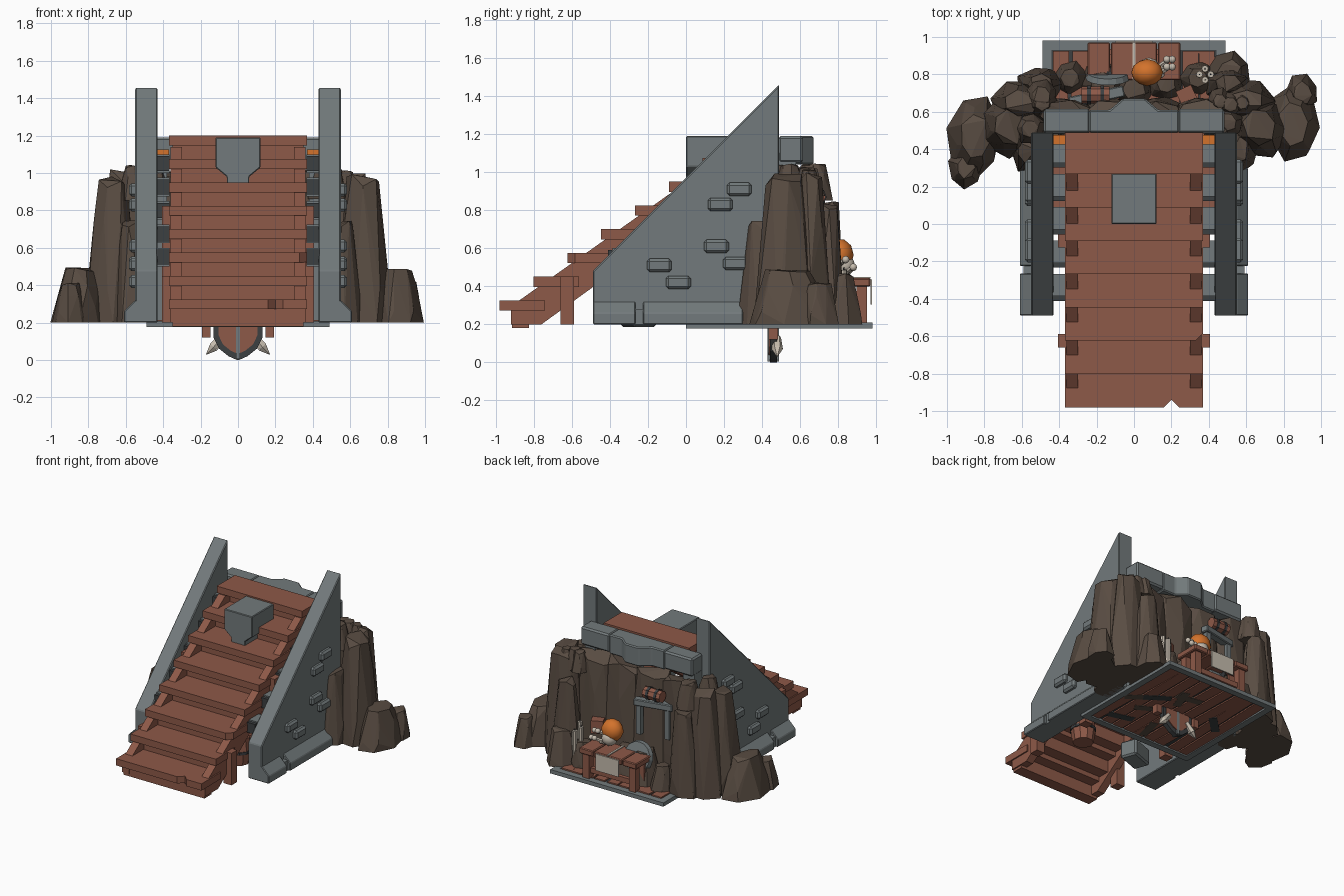
import bpy, bmesh, random
from math import sin, cos, tau, radians
from mathutils import Matrix, Vector

random.seed(7)
if "Cube" in bpy.data.objects:
    bpy.data.objects.remove(bpy.data.objects["Cube"])


def material(name, red, green, blue):
    made = bpy.data.materials.new(name)
    made.use_nodes = True
    colour = (red, green, blue, 1)
    made.diffuse_color = colour
    made.node_tree.nodes["Principled BSDF"].inputs["Base Color"].default_value = colour
    return made


WOOD = material("red_wood", .27, .1, .065)
STONE = material("grey_stone", .17, .195, .2)
ROCK = material("brown_rock", .1, .073, .055)
IRON = material("dark_iron", .045, .05, .053)
ORANGE = material("orange_copper", .65, .17, .025)
BONE = material("pale_bone", .56, .5, .42)

# Shared measures
FLOOR, HALF_DEPTH = .2, .49
WALL_IN, WALL_OUT, FOOT_OUT = .43, .55, .61
STEPS, STEP_RUN, STEP_RISE, STEP_HALF = 8, .178, .125, .37
SIDES = (-1, 1)


def finish(name, bm, mat, bevel=0, smooth=False):
    bmesh.ops.recalc_face_normals(bm, faces=bm.faces)
    mesh = bpy.data.meshes.new(name)
    bm.to_mesh(mesh)
    bm.free()
    mesh.materials.append(mat)
    if smooth:
        mesh.shade_smooth()
    part = bpy.data.objects.new(name, mesh)
    bpy.context.collection.objects.link(part)
    if bevel:
        modifier = part.modifiers.new("bevel", 'BEVEL')
        modifier.width, modifier.segments = bevel, 1
    return part


def box(name, center, size, mat, turn=0, bevel=0):
    bm = bmesh.new()
    bmesh.ops.create_cube(bm, size=1)
    bmesh.ops.scale(bm, vec=size, verts=bm.verts)
    part = finish(name, bm, mat, bevel)
    part.location = center
    part.rotation_euler.z = radians(turn)


def prism(name, outline, axis, start, end, mat, bevel=0):
    """Extrude a flat outline from start to end along the named axis."""
    def place(point):
        coords = list(point)
        coords.insert("xyz".index(axis), start)
        return coords
    bm = bmesh.new()
    face = bm.faces.new([bm.verts.new(place(point)) for point in outline])
    grown = bmesh.ops.extrude_face_region(bm, geom=[face])['geom']
    offset = Vector([(end - start) * (axis == letter) for letter in "xyz"])
    bmesh.ops.translate(bm, vec=offset, verts=[v for v in grown if isinstance(v, bmesh.types.BMVert)])
    finish(name, bm, mat, bevel)


def rod(name, start, end, radius, tip_radius, mat, sides=8):
    start, end = Vector(start), Vector(end)
    span = end - start
    bm = bmesh.new()
    bmesh.ops.create_cone(bm, cap_ends=True, segments=sides, radius1=radius, radius2=tip_radius, depth=span.length)
    aim = Vector((0, 0, 1)).rotation_difference(span).to_matrix().to_4x4()
    bmesh.ops.transform(bm, matrix=Matrix.Translation(start + span / 2) @ aim, verts=bm.verts)
    finish(name, bm, mat)


def ball(name, center, radius, mat, tilt=0):
    bm = bmesh.new()
    bmesh.ops.create_icosphere(bm, subdivisions=2, radius=radius)
    part = finish(name, bm, mat, smooth=True)
    part.location = center
    part.rotation_euler.y = radians(tilt)
    return part


def rock(name, x, y, radius_x, radius_y, top, bottom=FLOOR, taper=.55):
    """Faceted hull around jittered rings that shrink towards the top."""
    bm = bmesh.new()
    for level in (0, .3, .7, 1):
        shrink = 1 - (1 - taper) * level
        phase = random.random()
        for corner in range(7):
            angle = tau * (corner + phase) / 7
            reach = random.uniform(.8, 1) * shrink
            drop = random.uniform(0, .1) * (level > 0)
            bm.verts.new((x + cos(angle) * radius_x * reach, y + sin(angle) * radius_y * reach,
                          bottom + (top - bottom) * (level - drop)))
    hull = bmesh.ops.convex_hull(bm, input=bm.verts)
    inner = [v for v in hull['geom_interior'] if isinstance(v, bmesh.types.BMVert)]
    bmesh.ops.delete(bm, geom=inner, context='VERTS')
    finish(name, bm, ROCK)


def mirrored(half):
    """Complete a half outline that runs down the positive side."""
    return half + [(-across, along) for across, along in reversed(half)]


def step_front(index):
    return STEP_RUN * index - 2 * HALF_DEPTH


def step_top(index):
    return FLOOR + STEP_RISE * (index + 1)


# Staircase: treads, two with chipped edges, and risers below them
for index in range(STEPS):
    front, top = step_front(index), step_top(index)
    back = HALF_DEPTH if index == STEPS - 1 else front + STEP_RUN + .06
    outline = [(-STEP_HALF, back), (-STEP_HALF, front), (STEP_HALF, front), (STEP_HALF, back)]
    chip = .04
    if index == 0:
        outline[2:2] = [(FLOOR - chip, front), (FLOOR, front + chip), (FLOOR + chip, front)]
    if index == 2:
        outline[2:3] = [(STEP_HALF - chip, front), (STEP_HALF, front + chip)]
    prism("stair_tread", outline, 'z', top - .053, top, WOOD)
    box("stair_riser", (0, front + .11, top - .095), (2 * STEP_HALF - .04, .09, .1), WOOD)

for side in SIDES:
    # Sloping stringers, with a post under the second and the fifth tread
    first, last = step_front(0) + .06, HALF_DEPTH - .04
    prism("stringer", [(first, FLOOR), (first + .16, FLOOR), (last, step_top(6)), (last, step_top(7) - .06),
                       (last - STEP_RUN, step_top(7) - .06), (first, step_top(0) - .03)],
          'x', side * .3, side * (STEP_HALF - .01), WOOD)
    for index in (1, 4):
        height = step_top(index) - FLOOR
        box("stair_post", (side * STEP_HALF, step_front(index + 1), FLOOR + height / 2), (.07, .07, height), WOOD)

    # Triangular side walls with a chamfered footing
    low, high = (FLOOR + HALF_DEPTH + shift for shift in (-.21, .77))
    prism("side_wall", [(-HALF_DEPTH, FLOOR), (HALF_DEPTH, FLOOR), (HALF_DEPTH, high), (-HALF_DEPTH, low)],
          'x', side * WALL_IN, side * WALL_OUT, STONE, .006)
    foot = [(side * WALL_IN, FLOOR), (side * FOOT_OUT, FLOOR), (side * FOOT_OUT, FLOOR + .06),
            (side * WALL_OUT, FLOOR + .12), (side * WALL_IN, FLOOR + .12)]
    joint = -HALF_DEPTH / 2
    for start, end in ((-HALF_DEPTH, joint - .02), (joint + .02, .3)):
        prism("wall_footing", foot, 'y', start, end, STONE, .005)
    box("footing_joint", (side * WALL_OUT, joint, FLOOR + .04), (.08, .05, .08), STONE)

    # Raised bricks, in staggered pairs climbing the wall
    for y, z in ((-.14, .51), (.16, .61), (.18, .83)):
        for across, rise in ((0, 0), (.1, -.09 if z < .7 else .08)):
            box("raised_brick", (side * (WALL_OUT + .01), y + across, z + rise), (.045, .13, .07), STONE, bevel=.014)

    # Stepped ledge between treads and wall
    gap = (STEP_HALF + WALL_IN) / 2
    for index in range(3, STEPS):
        y, z = step_front(index), step_top(index) - .05
        box("inner_ledge", (side * gap, y + .12, z - .1), (.07, .12, .1), STONE)
        box("ledge_gap", (side * gap, y + .05, z - .1), (.07, .03, .08), IRON)
    box("copper_bracket", (side * gap, HALF_DEPTH - .04, 1.1), (.06, .05, .05), ORANGE)

    # Lintel ends and pillars under them
    box("lintel_end", (side * .36, .55, 1.12), (.25, .13, .14), STONE, bevel=.012)
    box("lintel_pillar", (side * WALL_IN, .53, .65), (.1, .1, .9), STONE)

# Keystone on the stairs and lintel behind them
prism("keystone", mirrored([(.12, 1.19), (.12, 1.03), (.06, .98), (.06, .945)]), 'y', 0, .27, STONE, .005)
prism("lintel_middle", mirrored([(.24, HALF_DEPTH), (.24, .61), (.13, .61), (.06, .67)]),
      'z', 1.04, 1.19, STONE, .008)

# Cave wall behind the stairs, then the flanking crags
for column in (-3, -1, 1, 3):
    rock("cave_wall", column * .12, .58, .2, .11, 1.03, taper=.8)
for side in SIDES:
    rock("outer_crag", side * .85, .5 + side * .04, .16, .25, .5)
    rock("outer_crag", side * .9, .5 + side * FLOOR, .1, .12, .42)
    rock("tall_crag", side * .67, .52, .17, .2, 1)
    rock("tall_crag", side * .6, .65, .19, .14, 1.02)
    rock("front_crag", side * .57, .4, .1, .14, .75)
    rock("cave_mouth_crag", side * .5, .75, .14, .1, .85)

    # Loose boulders along each ridge
    for count in range(5):
        x, y = random.uniform(.4, .6), random.uniform(.45, .7)
        size = random.uniform(.06, .1)
        rock("ridge_boulder", side * x, y, size, size, .95 + size, .95 - size)

# Boulders piled on the cave floor
for place in range(-2, 4):
    size = random.uniform(.1, .14)
    rock("floor_boulder", place * .17, .72 + abs(place) * .03, size, size, FLOOR + size * 2)

# Framed platform with loose floorboards and rubble caught below
DECK = FLOOR - .007
for side in SIDES:
    reach = HALF_DEPTH - .025
    box("platform_side", (side * reach, HALF_DEPTH, DECK), (.05, 2 * HALF_DEPTH, .03), STONE)
    box("platform_end", (0, HALF_DEPTH + side * reach, DECK), (.9, .05, .03), STONE)
box("platform_bed", (0, HALF_DEPTH, FLOOR), (.9, .9, .01), IRON)
for board in range(-4, 5):
    box("floorboard", (board / 10, HALF_DEPTH, FLOOR), (.085, .87, .03), WOOD, random.uniform(-2, 2))
    spot = (random.uniform(-.35, .35), random.uniform(.15, .85), DECK)
    box("floor_rubble", spot, (.2, .06, .02), random.choice((ROCK, IRON)), random.uniform(0, 180))

# Work table with a draped cloth
TABLE_Y, TABLE_TOP = .87, .44
for plank in (-1.5, -.5, .5, 1.5):
    box("table_plank", (plank / 8, TABLE_Y, TABLE_TOP - .02), (.12, .2, .045), WOOD, bevel=.006)
for side in SIDES:
    for end in SIDES:
        box("table_leg", (side * FLOOR, TABLE_Y + end * .055, .31), (.055, .055, .22), WOOD)
box("table_rail", (0, TABLE_Y + .05, .27), (2 * FLOOR, .03, .04), WOOD)
box("cloth_drop", (0, TABLE_Y + .105, .37), (.2, .009, .13), BONE)
box("cloth_strip", (0, TABLE_Y, TABLE_TOP + .004), (.015, .2, .008), BONE)

# Helmet on a skull, with bones and candles beside it
helmet = ball("helmet", (.07, .81, .565), .085, ORANGE, tilt=30)
helmet.scale.y = .85
ball("skull", (.08, .83, .51), .06, BONE)
for lift in (.03, .07):
    ends = [(.13, TABLE_Y - lift, TABLE_TOP + lift), (.19, TABLE_Y + .04 - lift, TABLE_TOP + .03 + lift)]
    rod("bone_shaft", *ends, .014, .014, BONE, sides=6)
    for x, y, z in ends:
        for side in SIDES:
            ball("bone_knob", (x + side * .014, y, z), .02, BONE)
for candle in range(4):
    angle = candle * tau / 4
    x, y, height = .38 + .03 * cos(angle), .8 + .03 * sin(angle), .46 + candle * .025
    rod("candle", (x, y, FLOOR), (x, y, height), .02, .018, BONE)
    rod("candle_wick", (x, y, height), (x, y, height + .015), .004, .003, IRON, sides=5)

# Round shield, hanging rack and wooden roll in the cave
rod("round_shield", (-.14, .78, .4), (-.14, .81, .41), .12, .11, STONE, sides=16)
rod("shield_boss", (-.14, .81, .41), (-.14, .84, .42), .04, .02, IRON)
box("rack_bar", (-.2, .68, .79), (.3, .06, .05), STONE, turn=12, bevel=.006)
for side in SIDES:
    box("rack_post", (side * .11 - .2, side * .02 + .68, .66), (.04, .04, .24), STONE)
rod("wood_roll", (-.28, .69, .87), (-.13, .69, .87), .045, .045, WOOD)
for x in (-.25, -.18):
    rod("roll_band", (x, .69, .87), (x + .02, .69, .87), .05, .05, IRON)
box("small_crate", (.28, .69, .5), (.09, .08, .1), WOOD, turn=25)

# Barrel and chest stored beneath the stairs
for end in (FLOOR, 2 * FLOOR):
    rod("barrel_half", (.22, -.3, .3), (.22, -.3, end), .09, .075, WOOD, sides=10)
rod("barrel_hoop", (.22, -.3, .29), (.22, -.3, .31), .095, .095, IRON, sides=10)
box("stone_chest", (-.22, -.25, .25), (.2, .13, .13), STONE, turn=20, bevel=.012)

# Hanging emblem under the platform: rimmed pointed shield, tusks and pegs
EMBLEM_Y, EMBLEM_TOP = .46, .19
rim = [(.13, EMBLEM_TOP), (.13, .12), (.1, .06), (.05, .02), (.004, 0)]
panel = [(x * .8, EMBLEM_TOP + (z - EMBLEM_TOP) * .82) for x, z in rim]
for name, half, thick, mat in (("emblem_rim", rim, .018, IRON), ("emblem_panel", panel, .025, WOOD)):
    prism(name, mirrored(half), 'y', EMBLEM_Y - thick, EMBLEM_Y + thick, mat)
box("emblem_rib", (0, EMBLEM_Y, EMBLEM_TOP / 2), (.022, .06, EMBLEM_TOP - .01), STONE)
for side in SIDES:
    root, bend, tip = ((side * x, EMBLEM_Y + .02, z) for x, z in ((.08, .13), (.13, .07), (.17, .03)))
    rod("tusk_root", root, bend, .02, .03, BONE, sides=6)
    rod("tusk_tip", bend, tip, .03, .002, BONE, sides=6)
    box("emblem_peg", (side * .17, EMBLEM_Y, .155), (.045, .05, .07), WOOD)
